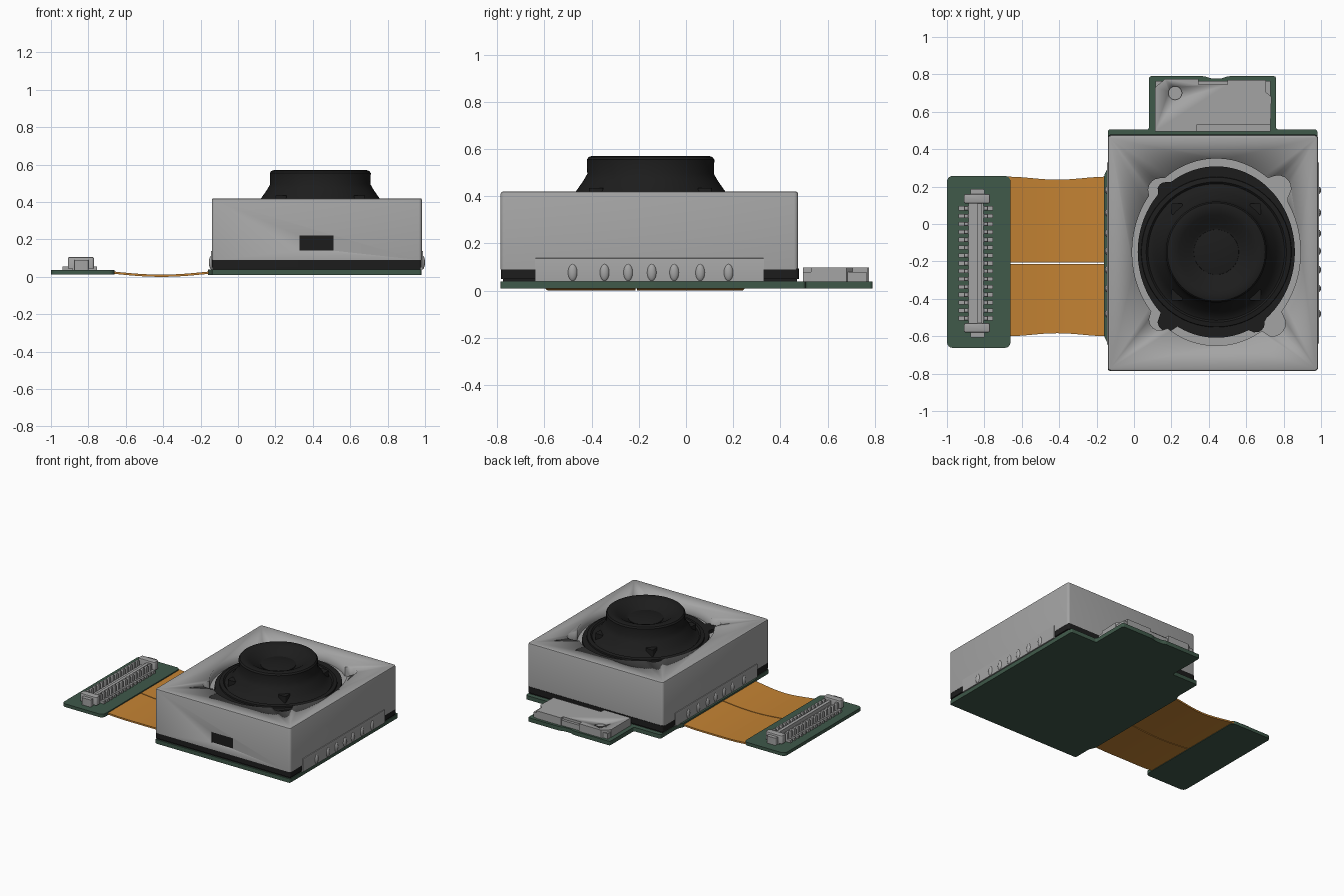
import bpy, bmesh, math

if "Cube" in bpy.data.objects:
    bpy.data.objects.remove(bpy.data.objects["Cube"])

def material(name, r, g, b):
    m = bpy.data.materials.new(name)
    m.diffuse_color = (r, g, b, 1)
    m.use_nodes = True
    m.node_tree.nodes["Principled BSDF"].inputs["Base Color"].default_value = m.diffuse_color
    return m

GREY = material("satin grey metal", 0.37, 0.37, 0.37)
BLACK = material("matte black", 0.012, 0.012, 0.012)
GREEN = material("circuit board green", 0.05, 0.1, 0.068)
ORANGE = material("flex cable orange", 0.55, 0.225, 0.033)

def finish(bm, name, mat, angle=35):
    bmesh.ops.recalc_face_normals(bm, faces=bm.faces)
    me = bpy.data.meshes.new(name)
    bm.to_mesh(me)
    bm.free()
    me.materials.append(mat)
    ob = bpy.data.objects.new(name, me)
    bpy.context.collection.objects.link(ob)
    bpy.ops.object.select_all(action='DESELECT')
    ob.select_set(True)
    bpy.context.view_layer.objects.active = ob
    bpy.ops.object.shade_smooth_by_angle(angle=math.radians(angle))
    return ob

def prism(name, pts, z0, z1, mat, corner=0, edge=0):
    """Extruded outline; corner rounds the upright edges, edge softens the top rim."""
    bm = bmesh.new()
    low = bm.faces.new([bm.verts.new((x, y, z0)) for x, y in pts])
    new = bmesh.ops.extrude_face_region(bm, geom=[low])['geom']
    for v in new:
        if isinstance(v, bmesh.types.BMVert):
            v.co.z = z1
    if corner:
        up = [e for e in bm.edges if abs(e.verts[0].co.z - e.verts[1].co.z) > 1e-5]
        bmesh.ops.bevel(bm, geom=up, offset=corner, segments=4, profile=0.5,
                        affect='EDGES', clamp_overlap=True)
    if edge:
        rim = [e for e in bm.edges if all(v.co.z > z1 - 1e-5 for v in e.verts)]
        bmesh.ops.bevel(bm, geom=rim, offset=edge, segments=2, profile=0.5,
                        affect='EDGES', clamp_overlap=True)
    return finish(bm, name, mat)

def rect(x0, x1, y0, y1):
    return [(x0, y0), (x1, y0), (x1, y1), (x0, y1)]

def lobed(rx, ry, lobes, n=144):
    """Ellipse about the lens axis, widened by small circular lobes (dx, dy, r)."""
    pts = []
    for i in range(n):
        a = 2 * math.pi * i / n
        c, s = math.cos(a), math.sin(a)
        r = 1 / math.hypot(c / rx, s / ry)
        for dx, dy, lr in lobes:
            along, off = dx * c + dy * s, dx * s - dy * c
            if along > 0 and abs(off) < lr:
                r = max(r, along + math.sqrt(lr * lr - off * off))
        pts.append((CX + r * c, CY + r * s))
    return pts

def lathe(name, profile, mat, n=72):
    bm = bmesh.new()
    rings = [[bm.verts.new((CX + r * math.cos(2 * math.pi * i / n),
                            CY + r * math.sin(2 * math.pi * i / n), z)) for i in range(n)]
             for r, z in profile]
    for a, b in zip(rings, rings[1:]):
        for i in range(n):
            j = (i + 1) % n
            bm.faces.new((a[i], a[j], b[j], b[i]))
    bm.faces.new(rings[0])
    bm.faces.new(rings[-1])
    return finish(bm, name, mat)

def cut(ob, cutter):
    bpy.context.view_layer.objects.active = ob
    m = ob.modifiers.new("cut", 'BOOLEAN')
    m.object, m.solver = cutter, 'EXACT'
    bpy.ops.object.modifier_apply(modifier=m.name)
    bpy.data.objects.remove(cutter)

CX, CY = 0.44, -0.15

# main circuit board with rear tab and flared cable edge
prism("main_board", [(-0.14, -0.785), (0.98, -0.785), (0.98, 0.505), (0.76, 0.505), (0.76, 0.79),
                     (0.50, 0.79), (0.47, 0.778), (0.41, 0.778), (0.38, 0.79), (0.08, 0.79),
                     (0.08, 0.505), (-0.14, 0.505), (-0.14, 0.30), (-0.16, 0.26),
                     (-0.16, -0.60), (-0.14, -0.64)], 0.01, 0.04, GREEN, 0.012)
prism("base_seal", rect(-0.135, 0.975, -0.775, 0.47), 0.04, 0.05, BLACK)
prism("base_frame", rect(-0.14, 0.982, -0.783, 0.478), 0.05, 0.095, BLACK, 0.015)

# metal housing with lobed lens recess and front window
housing = prism("housing", rect(-0.14, 0.984, -0.785, 0.475), 0.09, 0.42, GREY, 0.018, 0.01)
cut(housing, prism("recess_cutter", lobed(0.45, 0.5, [(0.33, 0.34, 0.07), (-0.30, 0.33, 0.065),
                   (-0.30, -0.36, 0.06), (0.30, -0.38, 0.07)]), 0.35, 0.5, GREY))
cut(housing, prism("window_cutter", rect(0.33, 0.51, -0.85, -0.755), 0.14, 0.22, GREY))
prism("front_window", rect(0.325, 0.515, -0.778, -0.75), 0.135, 0.225, BLACK)

# lens: lobed flange, stepped barrel with dished front, glass
prism("lens_flange", lobed(0.42, 0.458, [(-0.27, 0.33, 0.045), (-0.26, -0.37, 0.055),
                                         (0.21, -0.38, 0.05)]), 0.34, 0.375, BLACK)
lathe("lens_barrel", [(0.405, 0.36), (0.40, 0.385), (0.375, 0.39), (0.365, 0.38), (0.35, 0.385),
                      (0.32, 0.415), (0.285, 0.465), (0.268, 0.495), (0.27, 0.555), (0.262, 0.566),
                      (0.25, 0.57), (0.225, 0.568), (0.20, 0.56), (0.17, 0.54), (0.135, 0.525),
                      (0.12, 0.515)], BLACK)
lathe("lens_glass", [(0.122, 0.51), (0.12, 0.518), (0.09, 0.524), (0.05, 0.528), (0.01, 0.53)], BLACK)
for dx, dy in ((-0.21, -0.23), (0.21, -0.23), (-0.21, 0.23), (0.21, 0.23)):
    x, y = CX + dx, CY + dy
    prism("lens_lug", rect(x - 0.03, x + 0.03, y - 0.03, y + 0.03), 0.37, 0.435, BLACK, 0.008)

# spring clip strips with bumps on both sides
for side, face, reach in (("right", 0.984, 0.016), ("left", -0.14, -0.016)):
    x0, x1 = sorted((face - reach, face + reach * 0.35))
    prism(side + "_clip_strip", rect(x0, x1, -0.64, 0.33), 0.04, 0.138, GREY, 0, 0.003)
    bm = bmesh.new()
    for y in (-0.48, -0.345, -0.245, -0.145, -0.05, 0.06, 0.18):
        new = bmesh.ops.create_uvsphere(bm, u_segments=16, v_segments=10, radius=1)['verts']
        for v in new:
            v.co = (face + v.co.x * abs(reach), y + v.co.y * 0.021, 0.077 + v.co.z * 0.038)
    finish(bm, side + "_clip_bumps", GREY)

# rear component: low base, notched cover, ring mark
prism("rear_chip_base", rect(0.115, 0.73, 0.495, 0.765), 0.04, 0.08, GREY)
prism("rear_chip_cover", [(0.112, 0.495), (0.335, 0.495), (0.335, 0.53), (0.73, 0.53), (0.735, 0.68),
                          (0.705, 0.705), (0.705, 0.77), (0.50, 0.77), (0.50, 0.745), (0.345, 0.745),
                          (0.345, 0.775), (0.165, 0.775), (0.112, 0.73)], 0.04, 0.098, GREY)
chip = bpy.context.object
bm = bmesh.new()
bmesh.ops.create_cone(bm, cap_ends=True, segments=24, radius1=0.036, radius2=0.036, depth=0.04)
bmesh.ops.translate(bm, verts=bm.verts, vec=(0.22, 0.70, 0.105))
cut(chip, finish(bm, "mark_cutter", GREY))

# flex cable: two sagging strips side by side
for name, y0, y1 in (("flex_cable_front", -0.592, -0.213), ("flex_cable_back", -0.207, 0.25)):
    bm = bmesh.new()
    n, prev = 20, None
    for i in range(n + 1):
        t = i / n
        x, z = -0.68 + 0.54 * t, 0.024 - 0.018 * math.sin(math.pi * t)
        flare = 0.008 * math.cos(2 * math.pi * t)
        ya, yb = (y0 - flare, y1) if y0 < -0.5 else (y0, y1 + flare - 0.005)
        row = [bm.verts.new(p) for p in ((x, ya, z - 0.006), (x, yb, z - 0.006),
                                         (x, yb, z + 0.006), (x, ya, z + 0.006))]
        if prev:
            for k in range(4):
                bm.faces.new((prev[k], prev[k - 1], row[k - 1], row[k]))
        else:
            bm.faces.new(row)
        prev = row
    bm.faces.new(prev)
    finish(bm, name, ORANGE)

# connector board
prism("connector_board", rect(-1.0, -0.66, -0.662, 0.257), 0.012, 0.036, GREEN, 0.03)

# connector: body rails, end blocks and two rows of pins
XC, YC = -0.845, -0.21
prism("connector_base", rect(-0.885, -0.805, -0.58, 0.16), 0.036, 0.06, GREY)
prism("connector_spine", rect(-0.836, -0.812, -0.54, 0.12), 0.05, 0.088, GREY)
for s in (-1, 1):
    y = YC + s * 0.345
    prism("connector_end", rect(-0.91, -0.77, y - 0.025, y + 0.025), 0.045, 0.105, GREY, 0.012, 0.006)
    y = YC + s * 0.38
    prism("connector_end_tab", rect(-0.875, -0.80, y - 0.018, y + 0.018), 0.036, 0.09, GREY, 0.008)
    for i in range(15):
        y = YC + (i - 7) * 0.042
        a, b, c = sorted((XC + s * 0.04, XC + s * 0.064)), sorted((XC + s * 0.03, XC + s * 0.092)), 0.011
        prism("connector_pin_post", rect(*a, y - c, y + c), 0.036, 0.1, GREY, 0, 0.006)
        prism("connector_pin_foot", rect(*b, y - c, y + c), 0.034, 0.056, GREY)
